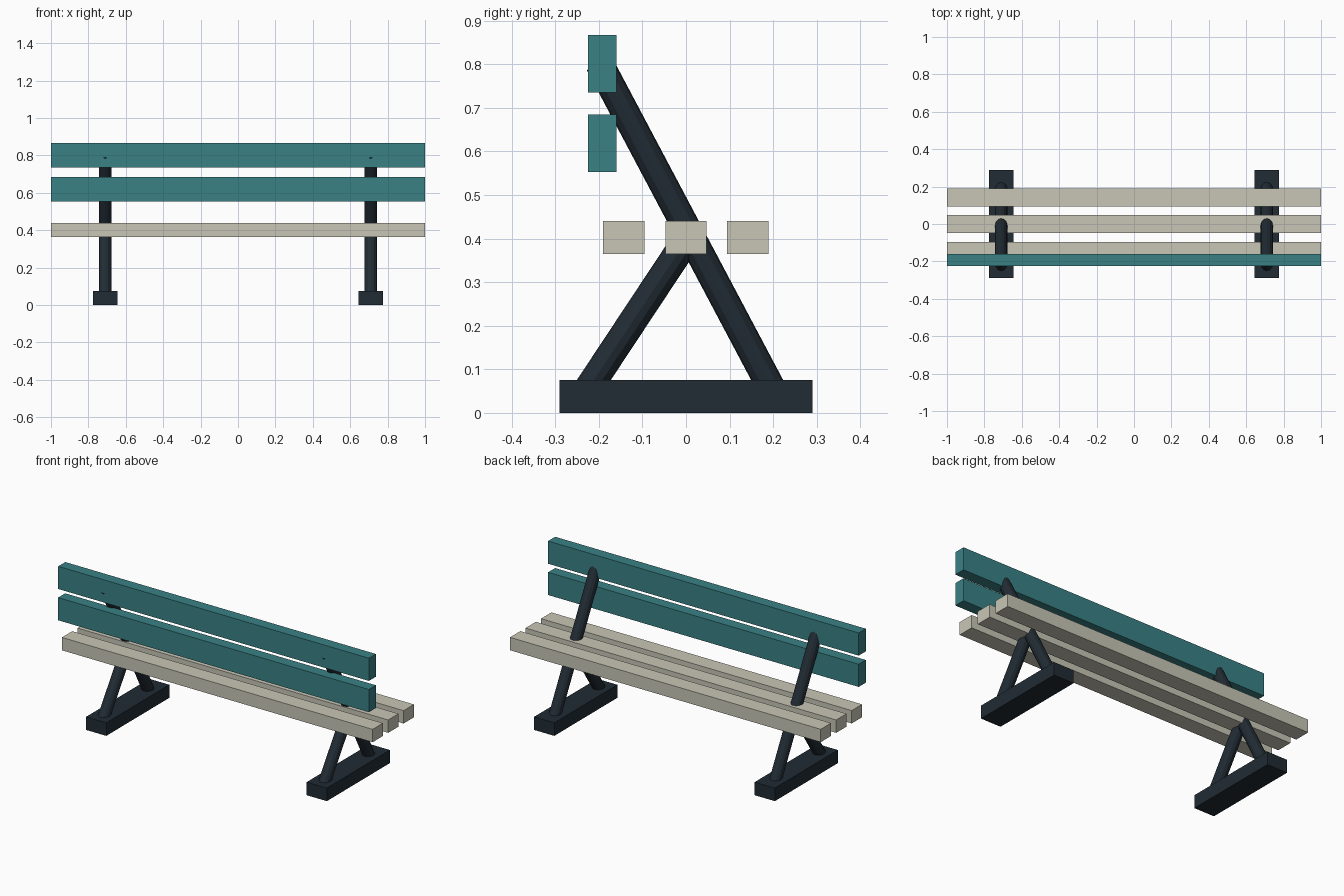
import bpy
import math
from mathutils import Vector

if "Cube" in bpy.data.objects:
    bpy.data.objects.remove(bpy.data.objects["Cube"])


def material(name, rgb):
    m = bpy.data.materials.new(name)
    m.diffuse_color = (*rgb, 1)
    m.use_nodes = True
    m.node_tree.nodes["Principled BSDF"].inputs["Base Color"].default_value = m.diffuse_color
    return m


teal = material("teal paint", (0.042, 0.220, 0.235))
cream = material("cream wood", (0.578, 0.565, 0.468))
dark = material("dark iron", (0.015, 0.025, 0.034))


def box(name, x, y, z, mat):
    """Box spanning the given (min, max) ranges."""
    bpy.ops.mesh.primitive_cube_add(size=1, location=[(a + b) / 2 for a, b in (x, y, z)])
    ob = bpy.context.object
    ob.name = name
    ob.scale = [b - a for a, b in (x, y, z)]
    bpy.ops.object.transform_apply(location=False, rotation=False, scale=True)
    ob.data.materials.append(mat)


def rod(name, start, end, radius, mat):
    """Flat-shaded twelve-sided rod between two points."""
    a, b = Vector(start), Vector(end)
    bpy.ops.mesh.primitive_cylinder_add(vertices=12, radius=radius, depth=(b - a).length,
                                        location=(a + b) / 2)
    ob = bpy.context.object
    ob.name = name
    # Both rods lie in the yz plane, so a turn about x is enough
    d = b - a
    ob.rotation_euler = (math.atan2(-d.y, d.z), 0, 0)
    ob.data.materials.append(mat)


# Backrest boards
for name, z in (("lower_back_board", (0.553, 0.685)), ("upper_back_board", (0.735, 0.867))):
    box(name, (-1, 1), (-0.225, -0.16), z, teal)

# Seat slats
for i, y in enumerate((-0.143, 0, 0.142)):
    box(f"seat_slat_{i + 1}", (-1, 1), (y - 0.0475, y + 0.0475), (0.365, 0.44), cream)

# Two end frames: foot, short leg, and long leg that carries the backrest
for side, x in (("left", -0.71), ("right", 0.71)):
    box(f"{side}_foot", (x - 0.065, x + 0.065), (-0.29, 0.29), (0, 0.076), dark)
    rod(f"{side}_short_leg", (x, -0.235, 0.04), (x, 0, 0.395), 0.0325, dark)
    rod(f"{side}_long_leg", (x, 0.205, 0.04), (x, -0.199, 0.802), 0.0325, dark)
